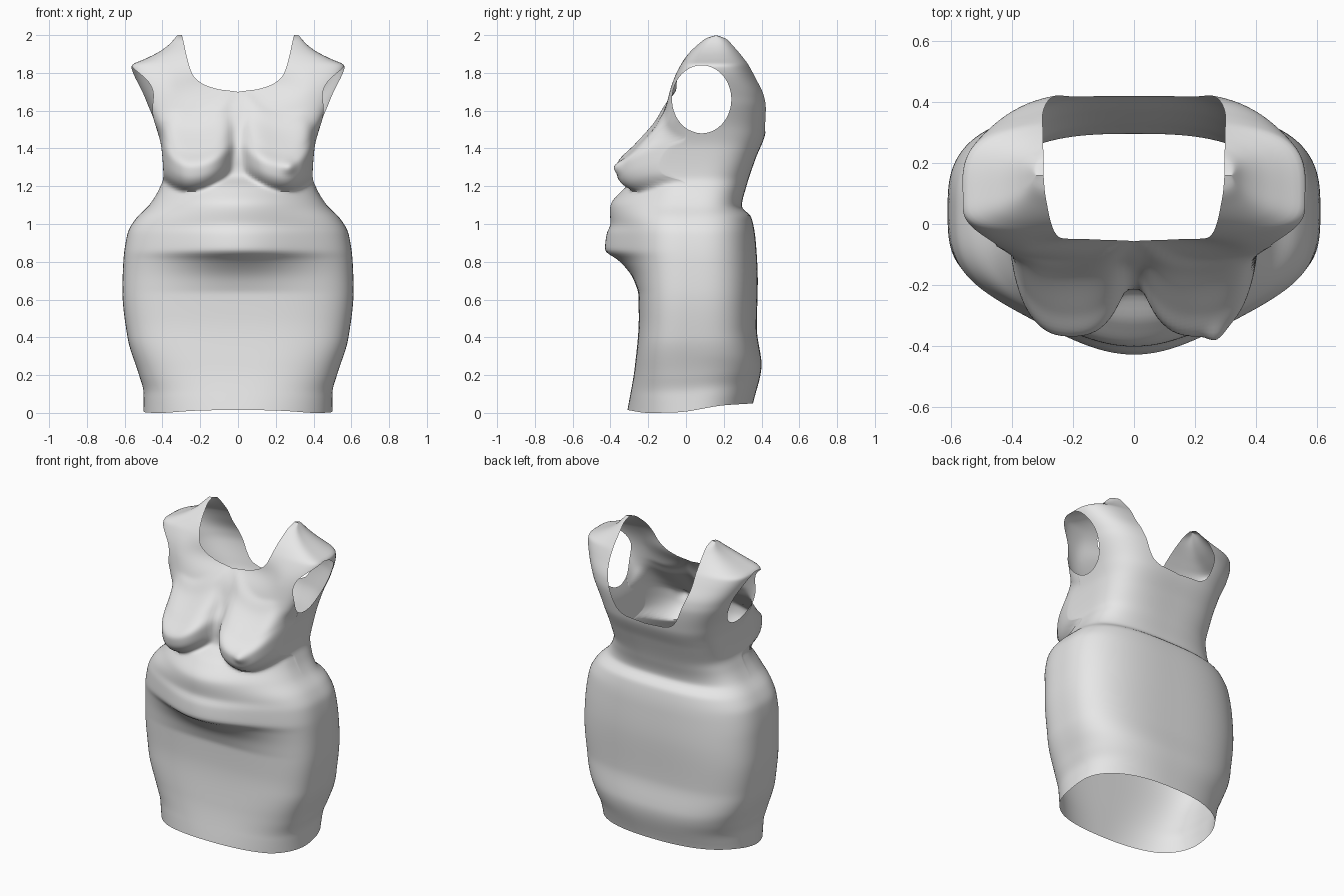
import bpy, bmesh, math

cube = bpy.data.objects.get("Cube")
if cube:
    bpy.data.objects.remove(cube)


def curve(points, t):
    """Smooth monotone curve through (position, value) points."""
    if t <= points[0][0]:
        return points[0][1]
    if t >= points[-1][0]:
        return points[-1][1]
    slopes = [(b[1] - a[1]) / (b[0] - a[0]) for a, b in zip(points, points[1:])]
    i = next(k for k in range(len(slopes)) if t <= points[k + 1][0])

    def tangent(k):
        if k == 0 or k == len(slopes):
            return slopes[min(k, len(slopes) - 1)]
        p, q = slopes[k - 1], slopes[k]
        return 2 * p * q / (p + q) if p * q > 0 else 0

    (a, va), (b, vb) = points[i], points[i + 1]
    h, u = b - a, (t - a) / (b - a)
    return (va + (vb - va) * u * u * (3 - 2 * u)
            + h * tangent(i) * u * (1 - u) ** 2 - h * tangent(i + 1) * u * u * (1 - u))


# Silhouette profiles, each as (height, value)
HALF_WIDTH = [(0, .5), (.1, .5), (.2, .525), (.4, .585), (.65, .612), (.8, .607),
              (.95, .585), (1.03, .54), (1.1, .47), (1.18, .42), (1.25, .395),
              (1.4, .405), (1.5, .43), (1.66, .5), (1.84, .565), (1.87, .5),
              (1.91, .42), (1.95, .365), (2, .32)]
FRONT = [(0, -.31), (.25, -.27), (.5, -.25), (.8, -.255), (1, -.255), (1.1, -.24),
         (1.2, -.21), (1.33, -.215), (1.4, -.205), (1.5, -.155), (1.6, -.12),
         (1.7, -.095), (1.77, -.07), (1.89, 0), (1.96, .065), (1.985, .1), (2, .16)]
BACK = [(0, .355), (.25, .4), (.45, .375), (.7, .38), (.9, .37), (1.04, .345),
        (1.09, .295), (1.2, .32), (1.35, .37), (1.48, .42), (1.62, .435), (1.68, .425),
        (1.78, .375), (1.89, .31), (1.94, .275), (1.98, .235), (2, .16)]
MIDDLE = [(0, .04), (1.4, .06), (1.84, .1), (2, .16)]
FRONT_POWER = [(0, 2.4), (.4, 3.4), (1, 3.2), (1.2, 2.4), (1.4, 2.4), (1.55, 5), (2, 4)]
BACK_POWER = [(0, 2.4), (.4, 3), (1.1, 2.7), (1.4, 3.4), (2, 3.4)]
# Extra depth of the belly at the centre
BELLY = [(.64, 0), (.72, .03), (.81, .105), (.86, .175), (.95, .165), (1, .145),
         (1.1, .16), (1.19, .115), (1.26, .01), (1.3, 0)]
BUST = [(1.14, 0), (1.165, -.22), (1.18, -.29), (1.21, -.34), (1.25, -.365),
        (1.3, -.37), (1.38, -.295), (1.5, -.18), (1.6, -.11), (1.65, 0)]
# Hem lift from front to back
HEM = [(-.31, .015), (-.2, 0), (-.05, .003), (.2, .04), (.35, .05)]

# Neck opening half widths by height
NECK_FRONT = [(1.6, -.4), (1.7, 0), (1.712, .1), (1.75, .2), (1.8, .245), (2, .297)]
NECK_BACK = [(1.4, -.4), (1.48, 0), (1.49, .14), (1.52, .2), (1.6, .245), (1.8, .3), (2, .297)]

RINGS, COLUMNS = 170, 160


def dress_point(z, angle):
    c, s = math.cos(angle), math.sin(angle)
    is_front = s < 0
    power = curve(FRONT_POWER if is_front else BACK_POWER, z)
    r = (abs(c) ** power + abs(s) ** power) ** (-1 / power)
    mid = curve(MIDDLE, z)
    depth = abs(curve(FRONT if is_front else BACK, z) - mid)
    x, y = curve(HALF_WIDTH, z) * r * c, mid + depth * r * s
    if is_front:
        # Belly swells at the centre and fades toward the hips
        y -= curve(BELLY, z) * math.exp(-(x / .36) ** 2) * min(1, -3 * s)
        # Upper chest is slightly hollow
        y += .045 * max(0, 1 - (x / .36) ** 2) * math.exp(-((z - 1.73) / .08) ** 2)
    # Bust swells out of the front
    if is_front and 1.1 < z < 1.7:
        out = abs(x) - .25
        tip = curve(BUST, z - (4 if out > 0 else 2) * out ** 2)
        across = max(0, 1 - abs((abs(x) - .205) / .205) ** 2.6) ** .5
        point = .03 * max(0, 1 - math.hypot(x - .27, z - 1.3) / .045)
        y = min(y, tip * across - point)
    z += curve(HEM, y) * max(0, 1 - z / .3)
    return x, y, z


def arm_side(co):
    """Negative inside the armholes."""
    hole = math.hypot((co.y - .083) / .157, (co.z - 1.66) / .18) - 1
    return max(hole, .3 - abs(co.x))


def neck_side(co):
    """Negative inside the neck opening."""
    return abs(co.x) - curve(NECK_FRONT if co.y < .16 else NECK_BACK, co.z)


def cut_opening(bm, side):
    """Slice the cloth along side == 0 and remove the negative part."""
    value = {v: side(v.co) for v in bm.verts}
    edge_verts = []
    for e in [e for e in bm.edges if value[e.verts[0]] * value[e.verts[1]] < 0]:
        a, b = e.verts
        v = bmesh.utils.edge_split(e, a, value[a] / (value[a] - value[b]))[1]
        value[v] = 0
        edge_verts.append(v)
    bmesh.ops.connect_verts(bm, verts=edge_verts)
    inside = [f for f in bm.faces if sum(value[v] for v in f.verts) < 0]
    bmesh.ops.delete(bm, geom=inside, context='FACES')


# Loft the cloth, with rings closer together at the shoulders
bm = bmesh.new()
rings = []
for i in range(RINGS + 1):
    z = 2 * (1 - (1 - i / RINGS) ** 1.25)
    rings.append([bm.verts.new(dress_point(z, math.tau * j / COLUMNS))
                  for j in range(COLUMNS)])
for low, high in zip(rings, rings[1:]):
    for j in range(COLUMNS):
        k = (j + 1) % COLUMNS
        bm.faces.new((low[j], low[k], high[k], high[j]))

# Relax the cloth
for _ in range(3):
    bmesh.ops.smooth_vert(bm, verts=[v for v in bm.verts if .1 < v.co.z < 1.95],
                          factor=.4, use_axis_x=True, use_axis_y=True, use_axis_z=True)

# Open the neck and armholes
cut_opening(bm, neck_side)
cut_opening(bm, arm_side)

mesh = bpy.data.meshes.new("dress")
bm.to_mesh(mesh)
bm.free()
dress = bpy.data.objects.new("dress", mesh)
bpy.context.collection.objects.link(dress)

# Plain grey cloth
cloth = bpy.data.materials.new("light_grey_cloth")
cloth.use_nodes = True
colour = (.8, .8, .8, 1)
cloth.diffuse_color = colour
cloth.node_tree.nodes["Principled BSDF"].inputs["Base Color"].default_value = colour
mesh.materials.append(cloth)

bpy.ops.object.select_all(action='DESELECT')
dress.select_set(True)
bpy.context.view_layer.objects.active = dress
bpy.ops.object.shade_smooth_by_angle(angle=math.radians(60))
